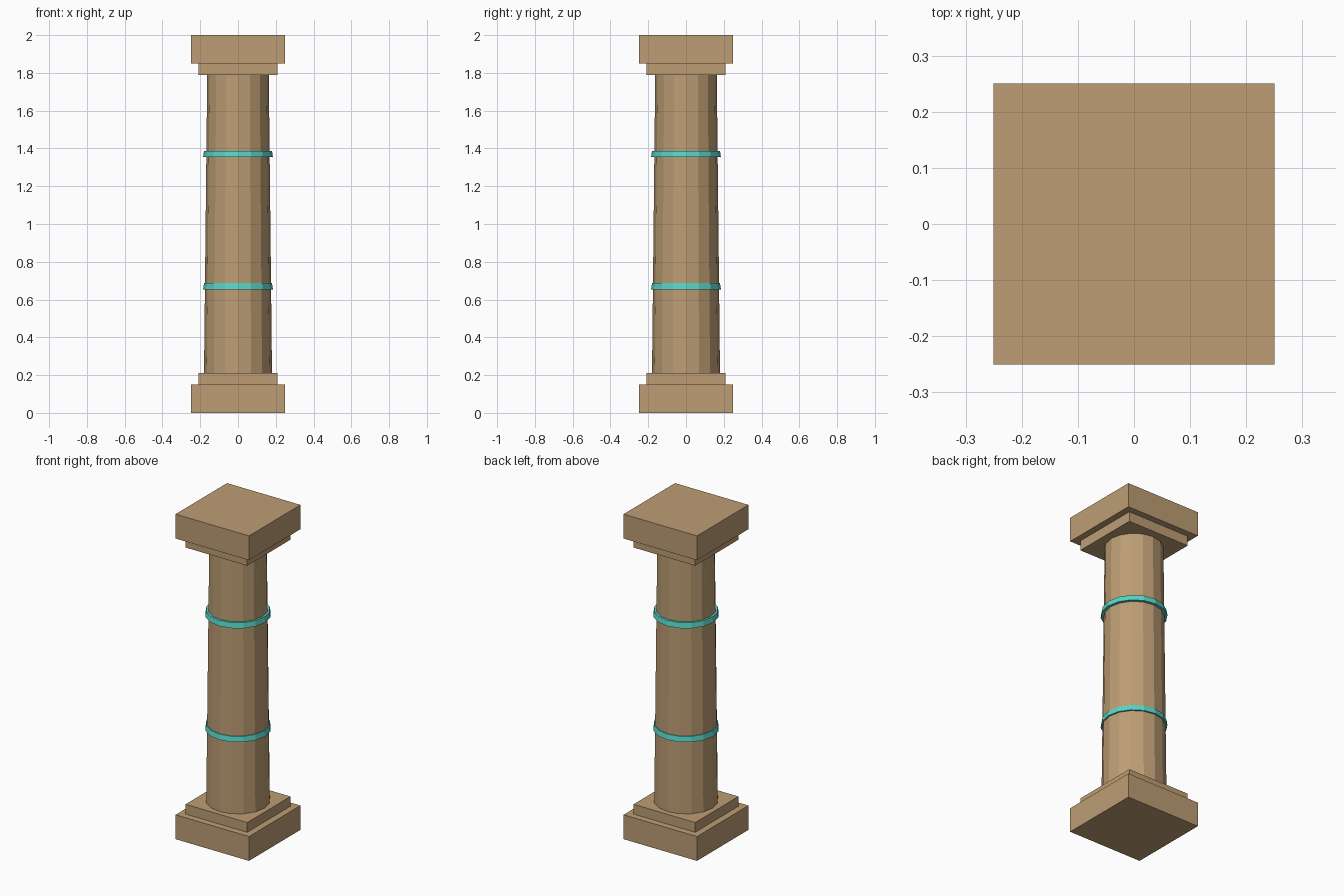
import bpy
import math

if "Cube" in bpy.data.objects:
    bpy.data.objects.remove(bpy.data.objects["Cube"])


def material(name, rgb):
    m = bpy.data.materials.new(name)
    m.diffuse_color = (*rgb, 1.0)
    m.use_nodes = True
    m.node_tree.nodes["Principled BSDF"].inputs["Base Color"].default_value = m.diffuse_color
    return m


STONE = material("sandstone", (0.51, 0.34, 0.175))
TEAL = material("turquoise", (0.095, 0.66, 0.57))


def slab(name, half, z0, z1):
    bpy.ops.mesh.primitive_cube_add(size=1, location=(0, 0, (z0 + z1) / 2))
    o = bpy.context.object
    o.name = name
    o.scale = (2 * half, 2 * half, z1 - z0)
    o.data.materials.append(STONE)
    bpy.ops.object.transform_apply(location=False, rotation=False, scale=True)


def drum(name, r0, r1, z0, z1, mat):
    # 16-sided tapered drum with flat faces
    bpy.ops.mesh.primitive_cone_add(vertices=16, radius1=r0, radius2=r1,
                                    depth=z1 - z0, location=(0, 0, (z0 + z1) / 2))
    o = bpy.context.object
    o.name = name
    o.data.materials.append(mat)


# Stepped base and capital, mirrored about the middle height
slab("base_plinth", 0.25, 0.0, 0.15)
slab("base_step", 0.21, 0.15, 0.21)
slab("capital_step", 0.21, 1.79, 1.85)
slab("capital_block", 0.25, 1.85, 2.0)

# Tapered shaft
drum("shaft", 0.18, 0.163, 0.21, 1.79, STONE)

# Inlaid bands
for name, z in (("lower_band", 0.67), ("upper_band", 1.37)):
    drum(name, 0.185, 0.18, z - 0.0165, z + 0.0165, TEAL)
